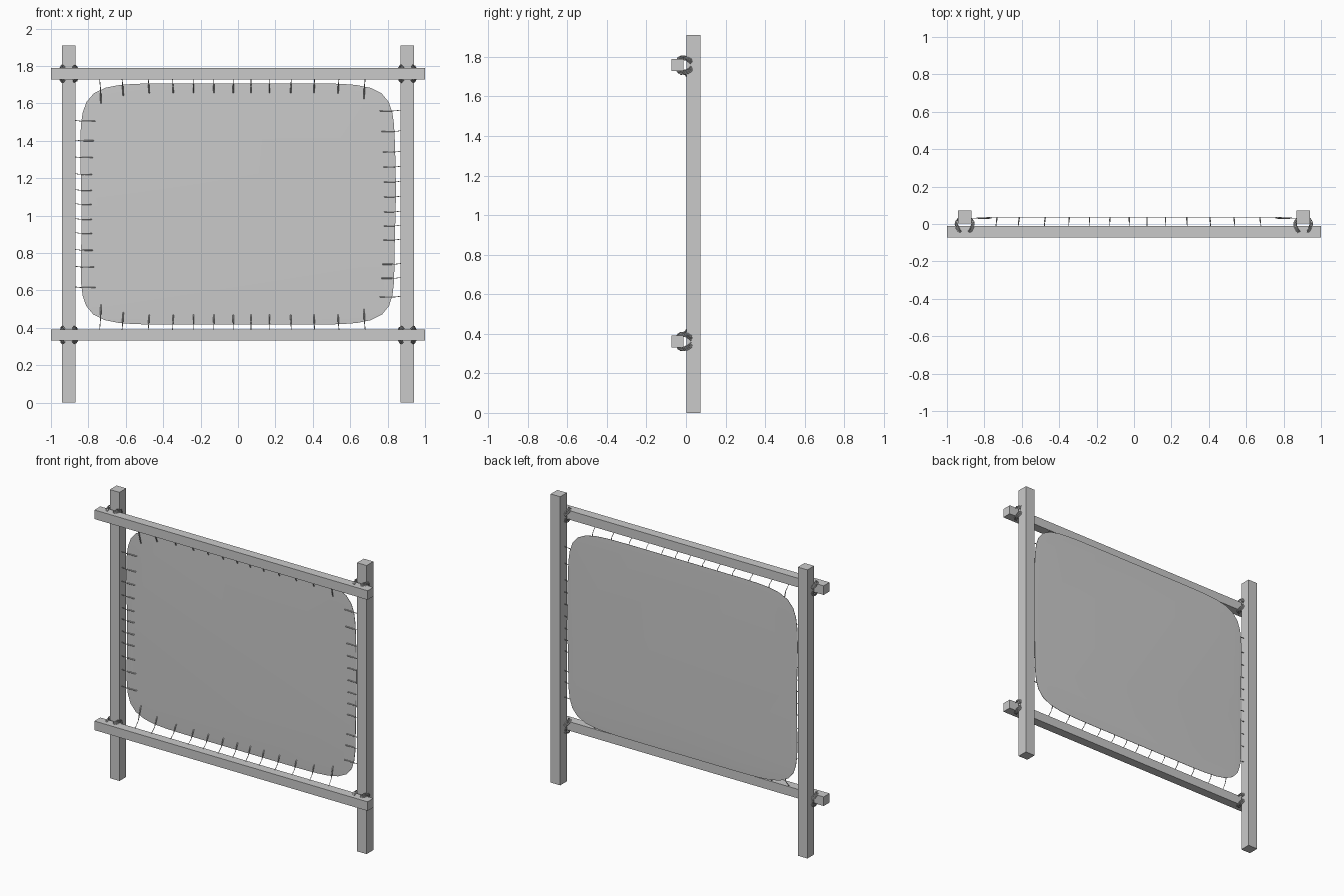
import bpy, bmesh, math, random
from mathutils import Vector

random.seed(4)
cube = bpy.data.objects.get("Cube")
if cube:
    bpy.data.objects.remove(cube, do_unlink=True)

# One light grey for everything
GREY = (0.59, 0.59, 0.59, 1)
grey = bpy.data.materials.new("light_grey")
grey.use_nodes = True
grey.diffuse_color = GREY
bsdf = grey.node_tree.nodes["Principled BSDF"]
bsdf.inputs["Base Color"].default_value = GREY
bsdf.inputs["Roughness"].default_value = 0.8


def add_object(name, mesh):
    obj = bpy.data.objects.new(name, mesh)
    bpy.context.collection.objects.link(obj)
    mesh.materials.clear()
    mesh.materials.append(grey)
    return obj


def beam(name, low, high):
    low, high = Vector(low), Vector(high)
    bm = bmesh.new()
    bmesh.ops.create_cube(bm, size=1)
    for v in bm.verts:
        v.co = (low + high) / 2 + v.co * (high - low)
    mesh = bpy.data.meshes.new(name)
    bm.to_mesh(mesh)
    bm.free()
    add_object(name, mesh)


def cords(name, paths):
    """Tubes along paths of (point, radius) pairs, joined in one mesh."""
    curve = bpy.data.curves.new(name, "CURVE")
    curve.dimensions = "3D"
    curve.bevel_depth = 1
    curve.bevel_resolution = 1
    curve.use_fill_caps = True
    for path in paths:
        spline = curve.splines.new("POLY")
        spline.points.add(len(path) - 1)
        for p, (co, radius) in zip(spline.points, path):
            p.co = (*co, 1)
            p.radius = radius
    temp = bpy.data.objects.new(name + "_path", curve)
    bpy.context.collection.objects.link(temp)
    graph = bpy.context.evaluated_depsgraph_get()
    mesh = bpy.data.meshes.new_from_object(temp.evaluated_get(graph))
    bpy.data.objects.remove(temp, do_unlink=True)
    mesh.name = name
    mesh.shade_smooth()
    add_object(name, mesh)


# Frame: two posts with two rails lashed on their front
POST_X, RAIL_Z = 0.905, {"lower": 0.361, "upper": 1.758}
for side, s in (("left", 1), ("right", -1)):
    beam(side + "_post", (s * POST_X - 0.035, 0.003, 0), (s * POST_X + 0.035, 0.073, 1.91))
for level, z in RAIL_Z.items():
    beam(level + "_rail", (-1, -0.073, z - 0.03), (1, -0.012, z + 0.03))

# Stretched hide: thin rounded sheet with a slightly thinner rim
HIDE_Y, MID_Z, HALF_W, HALF_H = 0.036, 1.062, 0.84, 0.645


def hide_ring(bm, inset, y, count=96):
    ring = []
    for i in range(count):
        a = 2 * math.pi * i / count
        c, s = math.cos(a), math.sin(a)
        # squarish superellipse with gently wavy sides
        r = (abs(c) ** 8 + abs(s) ** 8) ** (-1 / 8)
        wave = 0.004 * math.sin(5 * a + 1) * abs(c)
        x = c * r * (HALF_W - inset + wave)
        z = s * r * (HALF_H - inset)
        ring.append(bm.verts.new((x, y, MID_Z + z)))
    return ring


bm = bmesh.new()
profile = [(0.04, -0.0025), (0, -0.001), (0, 0.001), (0.04, 0.0025)]
rings = [hide_ring(bm, inset, HIDE_Y + dy) for inset, dy in profile]
for a, b in zip(rings, rings[1:]):
    for i in range(len(a)):
        j = (i + 1) % len(a)
        bm.faces.new((a[i], a[j], b[j], b[i]))
bm.faces.new(rings[0])
bm.faces.new(rings[-1])
bmesh.ops.recalc_face_normals(bm, faces=bm.faces)
for edge in bm.edges:
    edge.smooth = edge.calc_face_angle() < math.radians(30)
for face in bm.faces:
    face.smooth = True
hide_mesh = bpy.data.meshes.new("hide")
bm.to_mesh(hide_mesh)
bm.free()
add_object("hide", hide_mesh)


# Lacing: each cord runs from the frame over the hide's rim to a hole in its front
def lace(anchor, hole, edge):
    thin, thick = 0.002, 0.0035
    anchor = Vector(anchor)
    front = Vector((hole[0], HIDE_Y - 0.005, hole[1]))
    over = Vector((edge[0], min(anchor.y + 0.03, HIDE_Y - 0.008), edge[1]))
    return [(anchor, thin), (over, thin), (over.lerp(front, 0.3), thick),
            (front, thick), (front + Vector((0, 0.004, 0)), thick)]


RAIL_LACES = (-0.74, -0.62, -0.48, -0.35, -0.24, -0.13, -0.025,
              0.07, 0.17, 0.285, 0.41, 0.54, 0.68)
for level, s in (("upper", 1), ("lower", -1)):
    paths = []
    for x in RAIL_LACES:
        dip = 0.05 + 0.055 * max(0, (abs(x) - 0.5) / 0.24) ** 2
        edge_z = MID_Z + s * (HALF_H - 0.25 * (dip - 0.05))
        paths.append(lace((x, -0.022, RAIL_Z[level] - s * 0.028),
                          (x * 0.99, MID_Z + s * (HALF_H - dip)),
                          (x * 0.995, edge_z)))
    cords(level + "_lacing", paths)

POST_LACES = {
    "left": (1, (1.56, 1.45, 1.34, 1.26, 1.18, 1.1, 1.02,
                 0.945, 0.87, 0.74, 0.665, 0.565)),
    "right": (-1, (1.505, 1.4, 1.31, 1.22, 1.135, 1.06, 0.98,
                   0.905, 0.815, 0.725, 0.615)),
}
for side, (s, heights) in POST_LACES.items():
    paths = []
    for z in heights:
        dip = 0.055 + 0.025 * ((z - MID_Z) / 0.5) ** 2
        paths.append(lace((s * 0.872, 0.028, z + 0.004), (s * (HALF_W - dip), z),
                          (s * HALF_W, z)))
    cords(side + "_lacing", paths)

# Lashings: strands wrapped around the four inner corners of each crossing
WRAP = [(0.034, 0.03, 0.014), (0.042, 0.02, 0.024), (0.045, 0.004, 0.033),
        (0.04, -0.016, 0.038), (0.032, -0.032, 0.037), (0.024, -0.046, 0.029)]
for level, z in RAIL_Z.items():
    for side, s in (("left", 1), ("right", -1)):
        paths = []
        for sx in (-1, 1):
            for sz in (-1, 1):
                for k in range(4):
                    shift = (k - 1.5) * 0.006
                    path = []
                    for px, py, pz in WRAP:
                        wob = random.uniform(-0.002, 0.002)
                        path.append(((s * POST_X + sx * (px + wob - shift * 0.5),
                                      py + shift * 0.6,
                                      z + sz * (pz + shift * 0.8 + wob)), 0.0028))
                    paths.append(path)
        cords(f"{level}_{side}_lashing", paths)
